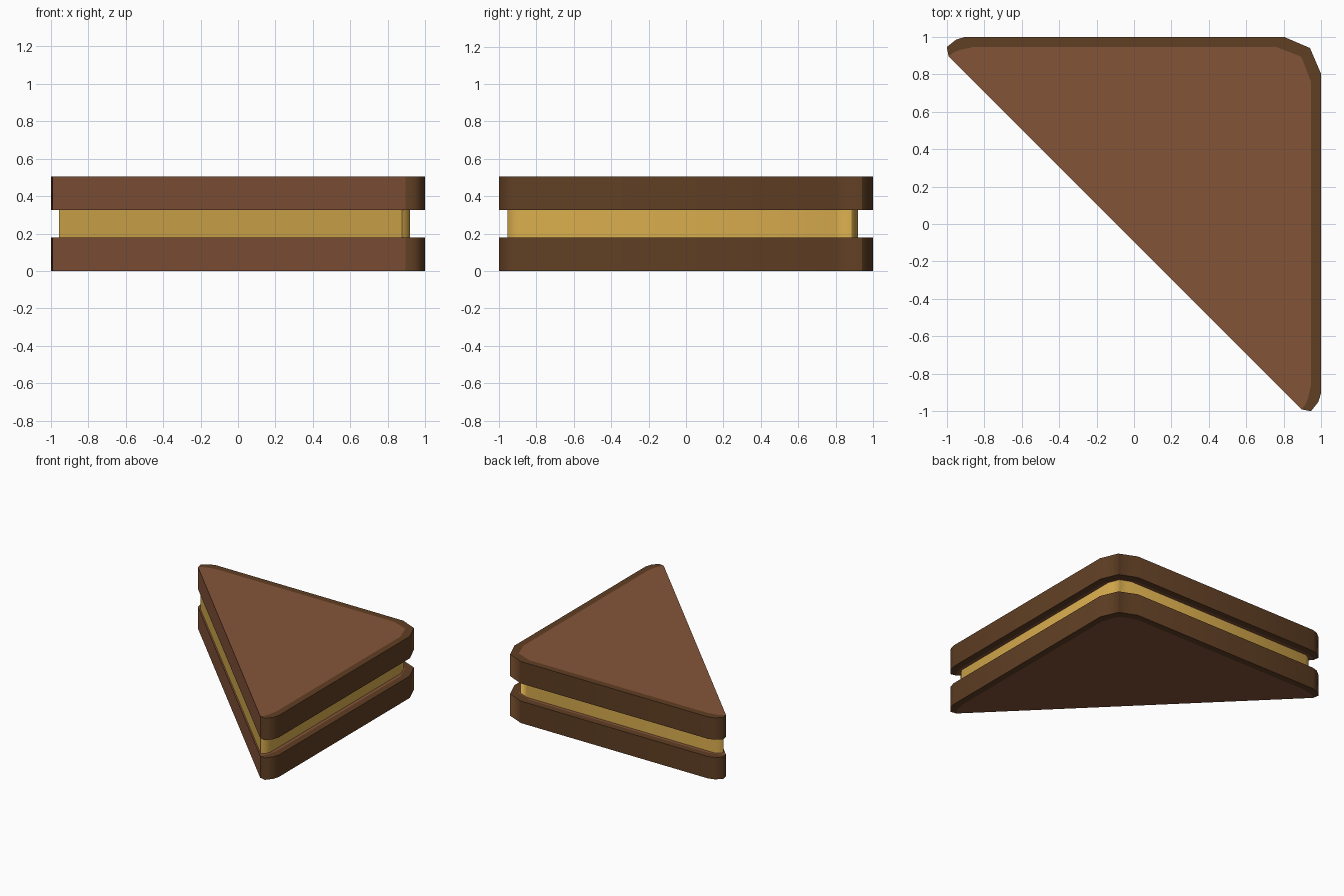
import bpy, bmesh

if "Cube" in bpy.data.objects:
    bpy.data.objects.remove(bpy.data.objects["Cube"])


def material(name, rgb):
    m = bpy.data.materials.new(name)
    lin = [(c / 255 / 12.92) if c < 10 else ((c / 255 + 0.055) / 1.055) ** 2.4 for c in rgb]
    m.diffuse_color = (*lin, 1)
    m.use_nodes = True
    m.node_tree.nodes["Principled BSDF"].inputs["Base Color"].default_value = m.diffuse_color
    return m


bread = material("brown bread", (132, 84, 57))
crust = material("dark crust", (96, 63, 36))
cheese = material("yellow cheese", (217, 173, 78))


def mirrored(half):
    # outlines are symmetric about the diagonal x = y
    return half + [(y, x) for x, y in reversed(half)]


def finish(name, bm, mats):
    bmesh.ops.recalc_face_normals(bm, faces=bm.faces)
    me = bpy.data.meshes.new(name)
    bm.to_mesh(me)
    bm.free()
    for m in mats:
        me.materials.append(m)
    ob = bpy.data.objects.new(name, me)
    bpy.context.collection.objects.link(ob)


def walls(bm, low, high):
    # smooth crust sides, flat cut side closing the loop
    n = len(low)
    for i in range(n):
        j = (i + 1) % n
        f = bm.faces.new((low[i], low[j], high[j], high[i]))
        f.smooth = j != 0
        f.material_index = 1 if j else 0


# half outlines, from the cut tip to the rounded corner
OUTER = mirrored([(-.99, .895), (-1, .945), (-.95, .985), (-.90, 1), (.80, 1), (.94, .94)])
INNER = mirrored([(-.99, .895), (-.965, .915), (-.93, .93), (-.86, .945), (.76, .945), (.89, .895)])
FILL = mirrored([(-.955, .875), (-.94, .9), (-.9, .92), (.80, .92), (.885, .885)])


def slice_of_bread(name, z0, z1):
    bm = bmesh.new()
    rings = []
    for z in (z0, z1):
        out = [bm.verts.new((x, y, z)) for x, y in OUTER]
        # the crust border tapers to nothing at both tips
        inn = [out[0]] + [bm.verts.new((x, y, z)) for x, y in INNER[1:-1]] + [out[-1]]
        bm.faces.new(inn)
        for i in range(len(out) - 1):
            quad = list(dict.fromkeys((out[i], out[i + 1], inn[i + 1], inn[i])))
            bm.faces.new(quad).material_index = 1
        rings.append(out)
    walls(bm, *rings)
    finish(name, bm, [bread, crust])


# two bread slices with the cheese between
slice_of_bread("bottom_bread_slice", 0, 0.18)
slice_of_bread("top_bread_slice", 0.325, 0.505)

bm = bmesh.new()
rings = [[bm.verts.new((x, y, z)) for x, y in FILL] for z in (0.18, 0.325)]
for r in rings:
    bm.faces.new(r)
walls(bm, *rings)
for f in bm.faces:
    f.material_index = 0
finish("cheese_filling", bm, [cheese])
